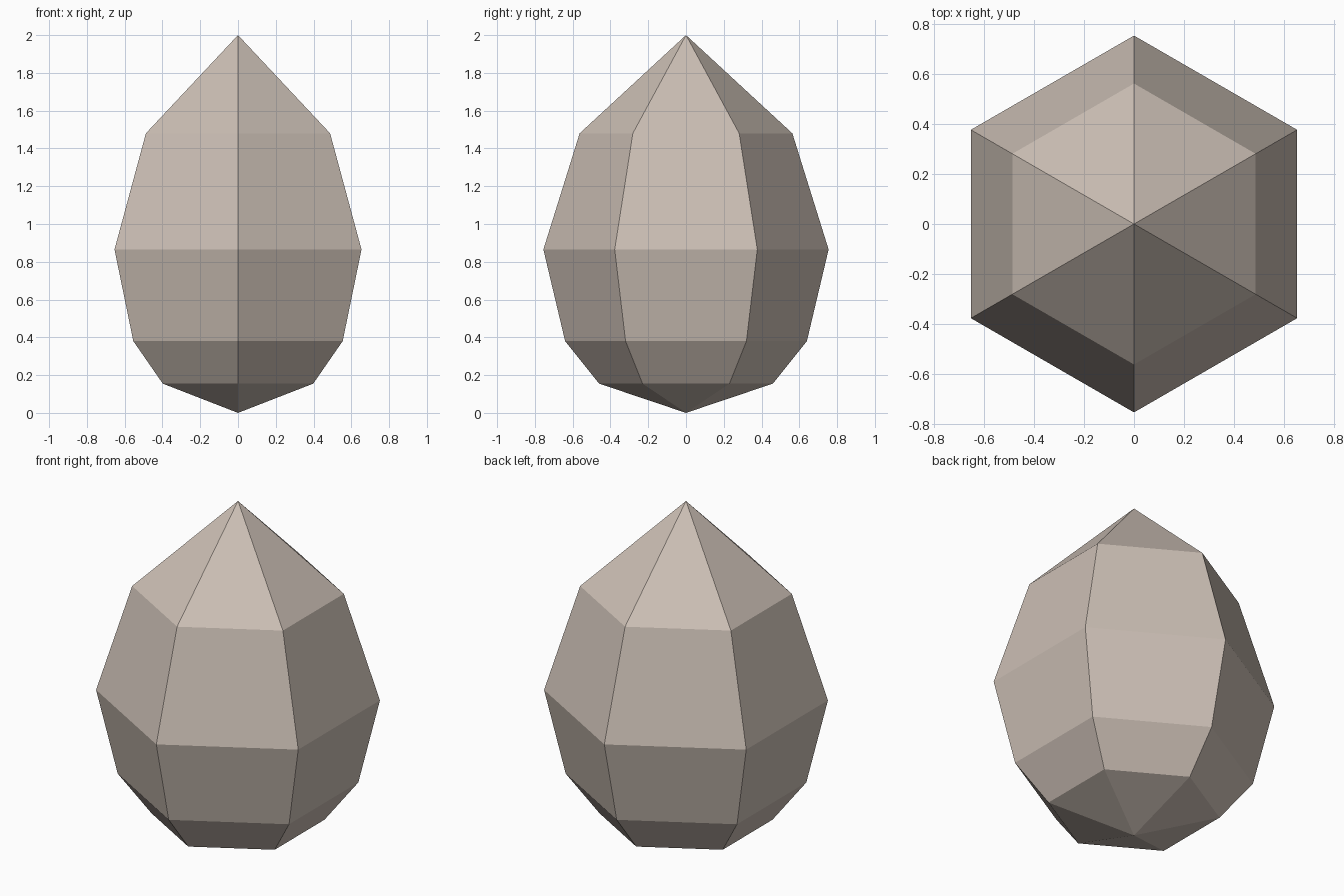
import bpy, bmesh, math

cube = bpy.data.objects.get("Cube")
if cube:
    bpy.data.objects.remove(cube, do_unlink=True)

# Pale warm stone colour
stone = bpy.data.materials.new("pale_stone")
stone.use_nodes = True
colour = (0.60, 0.52, 0.46, 1.0)
stone.diffuse_color = colour
stone.node_tree.nodes["Principled BSDF"].inputs["Base Color"].default_value = colour

# Six-sided gem: rings of (radius, height) between two points
SIDES = 6
RINGS = [(0.46, 0.155), (0.64, 0.38), (0.755, 0.865), (0.563, 1.48)]

bm = bmesh.new()
bottom = bm.verts.new((0, 0, 0))
top = bm.verts.new((0, 0, 2))
rings = []
for radius, z in RINGS:
    angles = [math.pi / 2 + math.tau * i / SIDES for i in range(SIDES)]
    rings.append([bm.verts.new((radius * math.cos(a), radius * math.sin(a), z))
                  for a in angles])

for i in range(SIDES):
    j = (i + 1) % SIDES
    bm.faces.new((bottom, rings[0][j], rings[0][i]))
    for low, high in zip(rings, rings[1:]):
        bm.faces.new((low[i], low[j], high[j], high[i]))
    bm.faces.new((rings[-1][i], rings[-1][j], top))

bmesh.ops.recalc_face_normals(bm, faces=bm.faces)
mesh = bpy.data.meshes.new("faceted_gem")
bm.to_mesh(mesh)
bm.free()
mesh.materials.append(stone)
gem = bpy.data.objects.new("faceted_gem", mesh)
bpy.context.collection.objects.link(gem)
